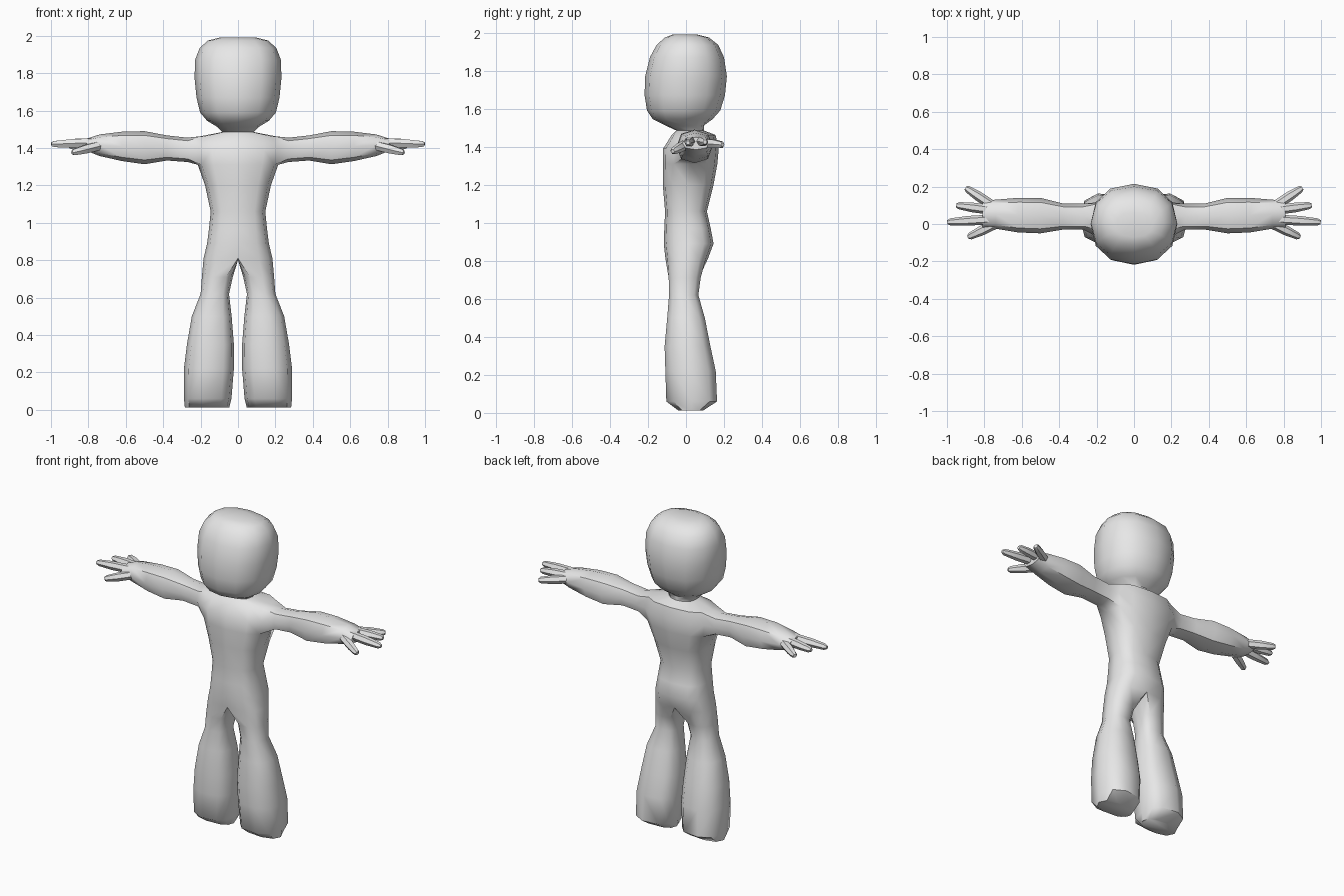
import bpy, bmesh
from math import sin, cos, radians, pi, copysign
from mathutils import Vector

cube = bpy.data.objects.get("Cube")
if cube:
    bpy.data.objects.remove(cube, do_unlink=True)

grey = bpy.data.materials.new("plain_grey")
grey.use_nodes = True
colour = (0.8, 0.8, 0.8, 1)
grey.diffuse_color = colour
grey.node_tree.nodes["Principled BSDF"].inputs["Base Color"].default_value = colour


def soft(v, e):
    """Rounded-box version of a sine or cosine."""
    return copysign(abs(v) ** e, v) if abs(v) > 1e-6 else 0.0


def bridge(bm, a, b, closed=True, skip=()):
    n = len(a)
    for i in range(n if closed else n - 1):
        if i not in skip:
            j = (i + 1) % n
            bm.faces.new((a[i], a[j], b[j], b[i]))


def finish(bm, name):
    """Mirror the half mesh, then shade it."""
    bmesh.ops.mirror(bm, geom=bm.verts[:] + bm.edges[:] + bm.faces[:],
                     axis='X', merge_dist=0.0005)
    bmesh.ops.recalc_face_normals(bm, faces=bm.faces[:])
    mesh = bpy.data.meshes.new(name)
    bm.to_mesh(mesh)
    bm.free()
    mesh.materials.append(grey)
    ob = bpy.data.objects.new(name, mesh)
    bpy.context.collection.objects.link(ob)
    bpy.ops.object.select_all(action='DESELECT')
    ob.select_set(True)
    bpy.context.view_layer.objects.active = ob
    bpy.ops.object.shade_smooth_by_angle(angle=radians(50))


bm = bmesh.new()


def half_ring(z, w, y0, y1, e):
    """Half cross-section from front centre round the side to back centre."""
    return [bm.verts.new((w * soft(sin(k * pi / 6), e),
                          (y0 + y1) / 2 - (y1 - y0) / 2 * soft(cos(k * pi / 6), e), z))
            for k in range(7)]


# Head and neck: height, half width, front, back
head = [(1.99, .10, -.07, .06), (1.975, .16, -.11, .12), (1.935, .205, -.155, .17),
        (1.87, .23, -.19, .20), (1.77, .232, -.215, .215), (1.67, .222, -.218, .205),
        (1.59, .203, -.205, .18), (1.545, .165, -.175, .14), (1.512, .11, -.11, .095),
        (1.485, .085, -.05, .095)]
# Torso, from the shoulders to the hips
torso = [(1.462, .205, -.075, .155), (1.39, .232, -.12, .172), (1.31, .215, -.122, .165),
         (1.2, .176, -.122, .145), (1.06, .146, -.11, .11), (.97, .155, -.114, .13),
         (.89, .165, -.117, .145), (.81, .184, -.108, .115)]
rings = [half_ring(*r, .88) for r in head] + [half_ring(*r, .72) for r in torso]
bm.faces.new(rings[0])
top = len(head)
for i in range(len(rings) - 1):
    hole = (2, 3) if i in (top, top + 1) else ()
    bridge(bm, rings[i], rings[i + 1], False, hole)

# Arm, grown from the opening in the side of the torso
a, b, c = rings[top:top + 3]
prev = [a[2], a[3], a[4], b[4], c[4], c[3], c[2], b[2]]
arm = [(.27, -.03, .11, 1.325, 1.455), (.38, -.03, .11, 1.333, 1.467),
       (.5, -.05, .14, 1.313, 1.49), (.62, -.045, .14, 1.33, 1.487),
       (.74, -.025, .13, 1.357, 1.472), (.81, -.02, .125, 1.385, 1.45)]
for x, y0, y1, z0, z1 in arm:
    ring = []
    for k in range(8):
        t = radians(135 - 45 * k)
        ring.append(bm.verts.new((x, (y0 + y1) / 2 + (y1 - y0) / 2 * soft(cos(t), .85),
                                  (z0 + z1) / 2 + (z1 - z0) / 2 * soft(sin(t), .85))))
    bridge(bm, prev, ring)
    prev = ring
bm.faces.new(prev)

# Leg, sharing three crotch points on the centre line
crotch = [bm.verts.new((0, y, .8)) for y in (.055, 0, -.055)]
prev = rings[-1] + crotch
angles = [-30 + 40 * k for k in range(7)] + [240, 270, 300]
leg = [(.71, .028, .193, -.092, .078), (.62, .048, .2, -.09, .066), (.5, .034, .247, -.1, .1),
       (.35, .022, .273, -.114, .13), (.22, .022, .289, -.11, .158),
       (.06, .035, .289, -.105, .165), (.012, .047, .284, -.04, .09)]
for z, x0, x1, y0, y1 in leg:
    ring = [bm.verts.new(((x0 + x1) / 2 + (x1 - x0) / 2 * soft(sin(radians(t)), .8),
                          (y0 + y1) / 2 - (y1 - y0) / 2 * soft(cos(radians(t)), .8), z))
            for t in angles]
    bridge(bm, prev, ring)
    prev = ring
bm.faces.new(prev)
finish(bm, "body")

# Fingers: tapered six-sided tubes from palm to tip
fingers = {"little_fingers": ((.75, .095, 1.42), (.9, .193, 1.41)),
           "middle_fingers": ((.76, .075, 1.43), (.95, .1, 1.425)),
           "index_fingers": ((.76, .025, 1.43), (.998, .01, 1.42)),
           "thumbs": ((.73, .005, 1.415), (.887, -.07, 1.375))}
for name, (start, end) in fingers.items():
    bm = bmesh.new()
    start, end = Vector(start), Vector(end)
    axis = (end - start).normalized()
    side = axis.cross(Vector((0, 0, 1))).normalized()
    up = side.cross(axis)
    prev = None
    for t, r in ((0, .026), (.55, .026), (.93, .019), (1, .011)):
        ring = [bm.verts.new(start.lerp(end, t) + r * (side * cos(k * pi / 3) + up * sin(k * pi / 3)))
                for k in range(6)]
        if prev:
            bridge(bm, prev, ring)
        else:
            bm.faces.new(ring)
        prev = ring
    bm.faces.new(prev)
    finish(bm, name)
